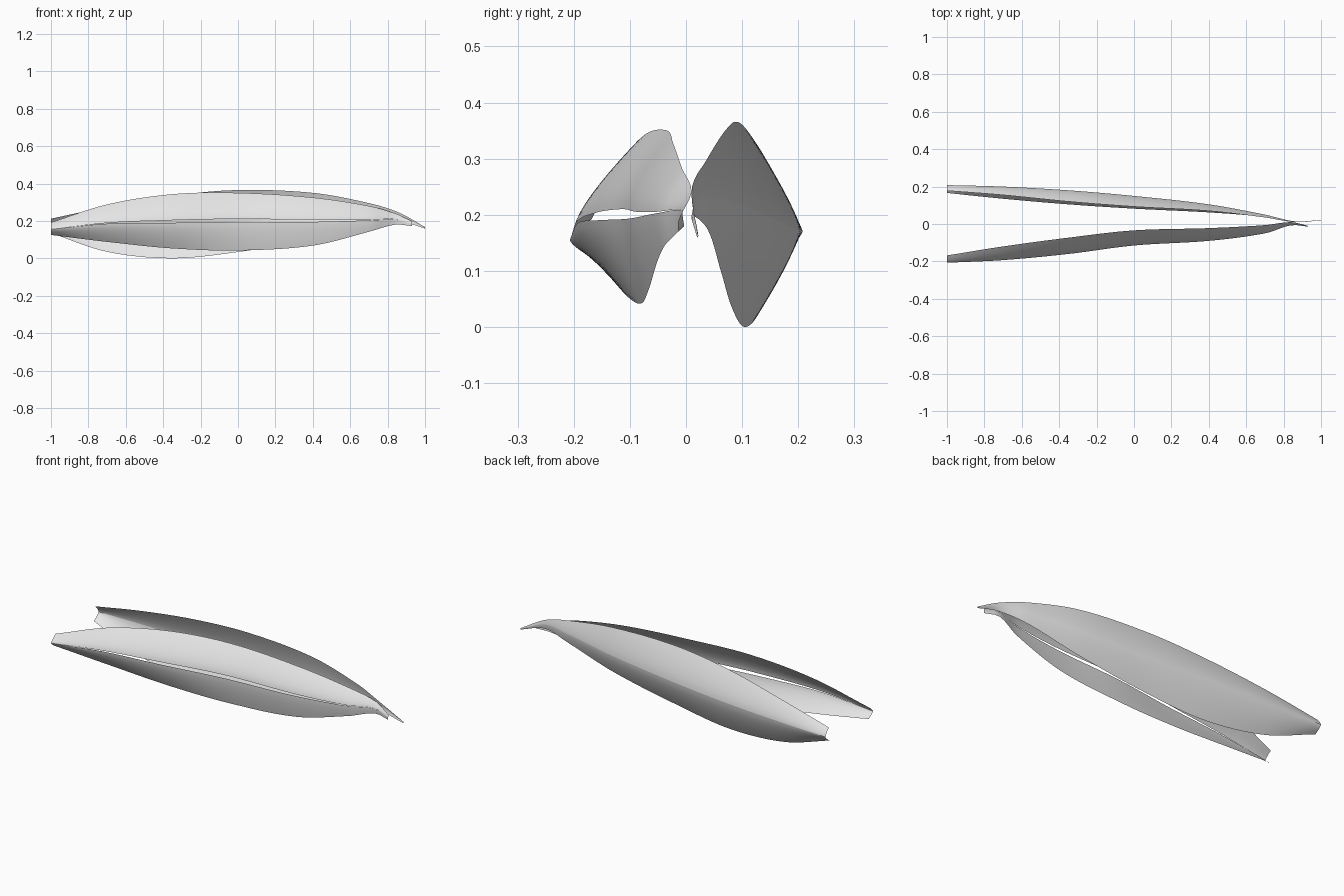
import bpy
import math

cube = bpy.data.objects.get("Cube")
if cube:
    bpy.data.objects.remove(cube, do_unlink=True)

# One pale colour for the whole husk
husk = bpy.data.materials.new("pale_husk_grey")
husk.use_nodes = True
colour = (0.8, 0.8, 0.8, 1)
husk.diffuse_color = colour
husk.node_tree.nodes["Principled BSDF"].inputs["Base Color"].default_value = colour

ROWS = 64       # steps along the length
COLUMNS = 10    # steps from midrib to rim


def sample(points, x):
    """Smooth (y, z) of a rail through (x, y, z) points."""
    last = len(points) - 1

    def slope(i, axis):
        before, after = points[max(i - 1, 0)], points[min(i + 1, last)]
        return (after[axis] - before[axis]) / (after[0] - before[0])

    i = 0
    while i < last - 1 and x > points[i + 1][0]:
        i += 1
    start, end = points[i], points[i + 1]
    span = end[0] - start[0]
    t = (x - start[0]) / span
    ease = t * t * (3 - 2 * t)
    result = []
    for axis in (1, 2):
        value = start[axis] + (end[axis] - start[axis]) * ease
        value += span * slope(i, axis) * t * (1 - t) ** 2
        value -= span * slope(i + 1, axis) * t * t * (1 - t)
        result.append(value)
    return result


def build_half(name, midrib, rim, gap=0.0):
    """Curved sheet from the midrib to one rim; gap lifts the midrib edge into a slit."""
    first = midrib[0][0]
    length = midrib[-1][0] - first
    verts, faces = [], []
    for row in range(ROWS + 1):
        along = row / ROWS
        x = first + length * along
        mid_y, mid_z = sample(midrib, x)
        rim_y, rim_z = sample(rim, x)
        mid_z += gap * max(0, math.sin(math.pi * along)) ** 2
        for column in range(COLUMNS + 1):
            t = column / COLUMNS
            bow = t ** 1.45
            verts.append((x, mid_y + (rim_y - mid_y) * bow,
                          mid_z + (rim_z - mid_z) * t))
    stride = COLUMNS + 1
    for row in range(ROWS):
        for column in range(COLUMNS):
            a = row * stride + column
            faces.append((a, a + 1, a + stride + 1, a + stride))
    mesh = bpy.data.meshes.new(name)
    mesh.from_pydata(verts, [], faces)
    mesh.materials.append(husk)
    mesh.update()
    part = bpy.data.objects.new(name, mesh)
    bpy.context.collection.objects.link(part)
    bpy.ops.object.select_all(action="DESELECT")
    part.select_set(True)
    bpy.context.view_layer.objects.active = part
    bpy.ops.object.shade_smooth_by_angle()
    return part


# Back valve: midrib and rims, ending in a drooping blade
back_midrib = [(-1, .208, .17), (-.7, .2, .175), (-.35, .18, .182), (0, .15, .195),
               (.4, .105, .215), (.7, .05, .23), (.86, .014, .222), (1, .022, .163)]
back_top = [(-1, .178, .212), (-.7, .155, .275), (-.35, .12, .335), (0, .093, .365),
            (.4, .07, .35), (.7, .035, .295), (.86, .01, .245), (1, .02, .167)]
back_bottom = [(-1, .166, .135), (-.7, .135, .035), (-.35, .105, 0), (0, .082, .034),
               (.4, .062, .1), (.7, .038, .175), (.86, .01, .198), (1, .02, .159)]
build_half("back_valve_upper", back_midrib, back_top)
build_half("back_valve_lower", back_midrib, back_bottom)

# Front valve: split along its midrib
front_midrib = [(-1, -.207, .155), (-.7, -.193, .185), (-.35, -.16, .19), (0, -.115, .192),
                (.4, -.09, .195), (.7, -.05, .203), (.84, -.007, .208), (.93, -.014, .185)]
front_top = [(-1, -.168, .192), (-.7, -.12, .288), (-.35, -.073, .343), (0, -.034, .35),
             (.4, -.022, .325), (.7, -.006, .28), (.84, .01, .24), (.93, -.01, .198)]
front_bottom = [(-1, -.17, .125), (-.7, -.135, .088), (-.35, -.103, .053), (0, -.08, .042),
                (.4, -.066, .068), (.7, -.04, .142), (.84, -.003, .18), (.93, -.014, .172)]
build_half("front_valve_upper", front_midrib, front_top, gap=0.018)
build_half("front_valve_lower", front_midrib, front_bottom)
